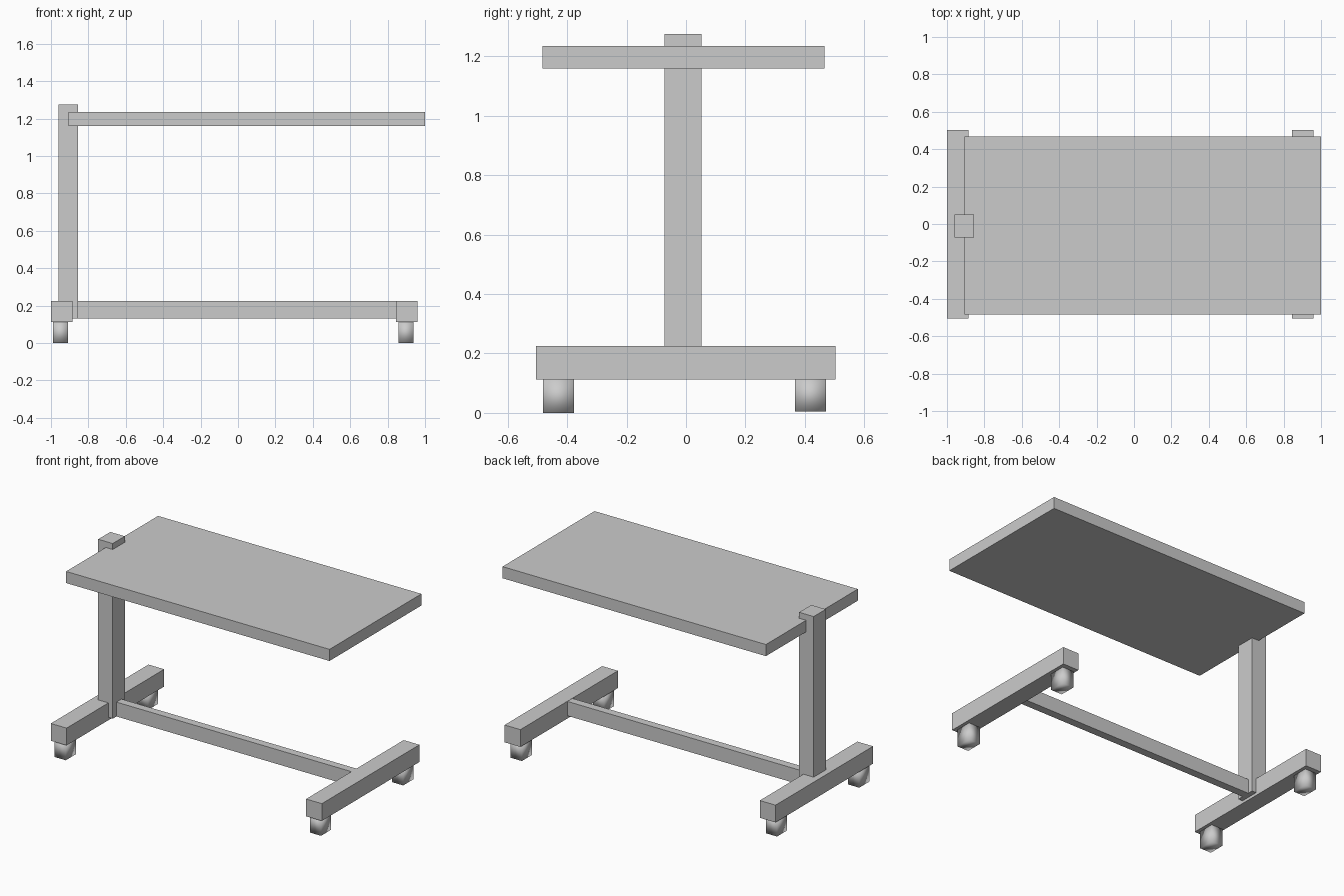
import bpy

if "Cube" in bpy.data.objects:
    bpy.data.objects.remove(bpy.data.objects["Cube"])


def box(name, x, y, z, smooth=False):
    """Box spanning the given (min, max) ranges."""
    bpy.ops.mesh.primitive_cube_add(size=1)
    ob = bpy.context.object
    ob.name = name
    spans = (x, y, z)
    for v in ob.data.vertices:
        v.co = [s[0] if c < 0 else s[1] for c, s in zip(v.co, spans)]
    if smooth:
        bpy.ops.object.shade_smooth()
    return ob


# Table top, offset column and base rail
box("table_top", (-0.905, 1.0), (-0.483, 0.467), (1.16, 1.236))
box("column", (-0.96, -0.855), (-0.073, 0.052), (0.13, 1.275))
box("base_rail", (-0.887, 0.848), (-0.035, 0.017), (0.13, 0.224))

# Feet with a smooth-shaded block caster near each end
for side, x0 in (("left", -1.0), ("right", 0.846)):
    box(side + "_foot", (x0, x0 + 0.114), (-0.505, 0.503), (0.112, 0.225))
    cx = (x0 + 0.011, x0 + 0.092)
    box(side + "_front_caster", cx, (-0.482, -0.377), (0.0, 0.112), True)
    box(side + "_back_caster", cx, (0.367, 0.472), (0.005, 0.115), True)
